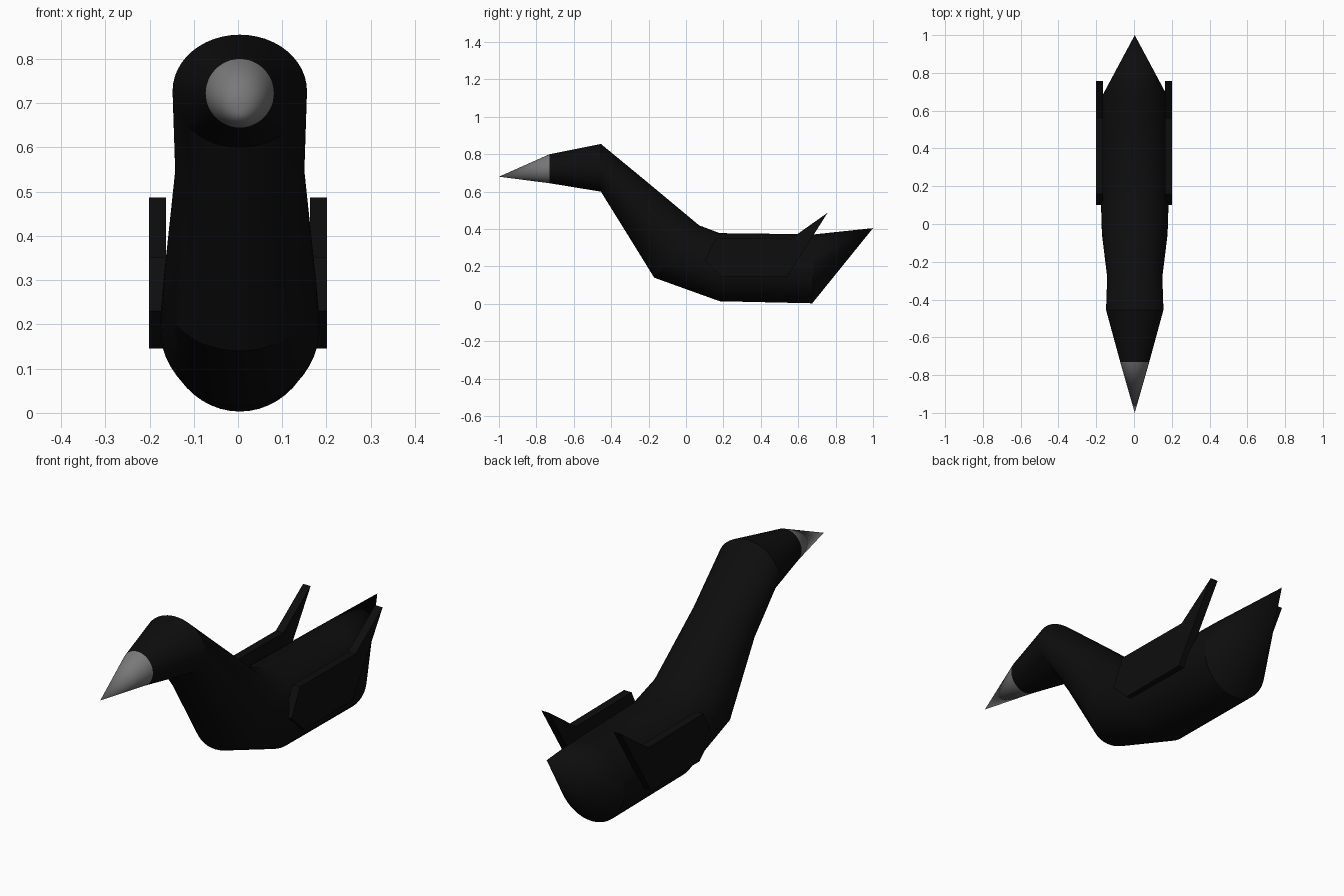
import bpy, bmesh, math
from mathutils import Vector

if "Cube" in bpy.data.objects:
    bpy.data.objects.remove(bpy.data.objects["Cube"])

SIDES = 48
CX = 0.004  # sideways centre of the body


def material(name, value):
    m = bpy.data.materials.new(name)
    m.diffuse_color = (value, value, value, 1)
    m.use_nodes = True
    m.node_tree.nodes["Principled BSDF"].inputs["Base Color"].default_value = m.diffuse_color
    return m


black = material("black feathers", 0.004)
grey = material("grey beak", 0.19)


def finish(bm, name, mat):
    bmesh.ops.recalc_face_normals(bm, faces=bm.faces)
    me = bpy.data.meshes.new(name)
    bm.to_mesh(me)
    bm.free()
    me.materials.append(mat)
    ob = bpy.data.objects.new(name, me)
    bpy.context.collection.objects.link(ob)
    return ob


def loft(name, sections, mat, start_tip=None, end_tip=None):
    """Bridge slanted elliptical rings: (top y, top z, bottom y, bottom z, half width)."""
    bm = bmesh.new()
    rings = []
    for ty, tz, by, bz, hw in sections:
        mid = Vector((CX, (ty + by) / 2, (tz + bz) / 2))
        up = Vector((0, (ty - by) / 2, (tz - bz) / 2))
        side = Vector((hw, 0, 0))
        angles = [2 * math.pi * i / SIDES for i in range(SIDES)]
        rings.append([bm.verts.new(mid + side * math.cos(a) + up * math.sin(a)) for a in angles])
    for a, b in zip(rings, rings[1:]):
        for i in range(SIDES):
            j = (i + 1) % SIDES
            bm.faces.new((a[i], a[j], b[j], b[i]))
    for ring, tip in ((rings[0], start_tip), (rings[-1], end_tip)):
        if tip is None:
            bm.faces.new(ring)
        else:
            v = bm.verts.new((CX, *tip))
            for i in range(SIDES):
                bm.faces.new((ring[i], ring[(i + 1) % SIDES], v))
    ob = finish(bm, name, mat)
    bpy.ops.object.select_all(action='DESELECT')
    ob.select_set(True)
    bpy.context.view_layer.objects.active = ob
    bpy.ops.object.shade_smooth_by_angle(angle=math.radians(20))
    return ob


# Head, neck, body and pointed tail
beak_base = (-0.73, 0.80, -0.73, 0.645, 0.077)
loft("body", [
    beak_base,
    (-0.455, 0.855, -0.455, 0.60, 0.152),   # back of head
    (-0.20, 0.645, -0.36, 0.447, 0.146),    # neck
    (0.07, 0.42, -0.17, 0.14, 0.174),       # chest
    (0.18, 0.378, 0.18, 0.014, 0.181),      # belly front
    (0.69, 0.372, 0.675, 0.003, 0.170),     # belly back
], black, end_tip=(1.0, 0.405))

# Beak
loft("beak", [beak_base], grey, start_tip=(-1.0, 0.68))

# Wings: flat plates with a raised rear tip
wing_outline = [(0.10, 0.23), (0.19, 0.145), (0.54, 0.145),
                (0.757, 0.487), (0.56, 0.348), (0.16, 0.352)]
for label, s in (("left", -1), ("right", 1)):
    bm = bmesh.new()
    face = bm.faces.new([bm.verts.new((s * 0.163, y, z)) for y, z in wing_outline])
    out = bmesh.ops.extrude_face_region(bm, geom=[face])
    moved = [g for g in out["geom"] if isinstance(g, bmesh.types.BMVert)]
    bmesh.ops.translate(bm, verts=moved, vec=(s * 0.038, 0, 0))
    # close the inner side if the extrusion removed it
    edges = [e for e in bm.edges if e.is_boundary]
    if edges:
        bmesh.ops.holes_fill(bm, edges=edges, sides=0)
    finish(bm, label + "_wing", black)
